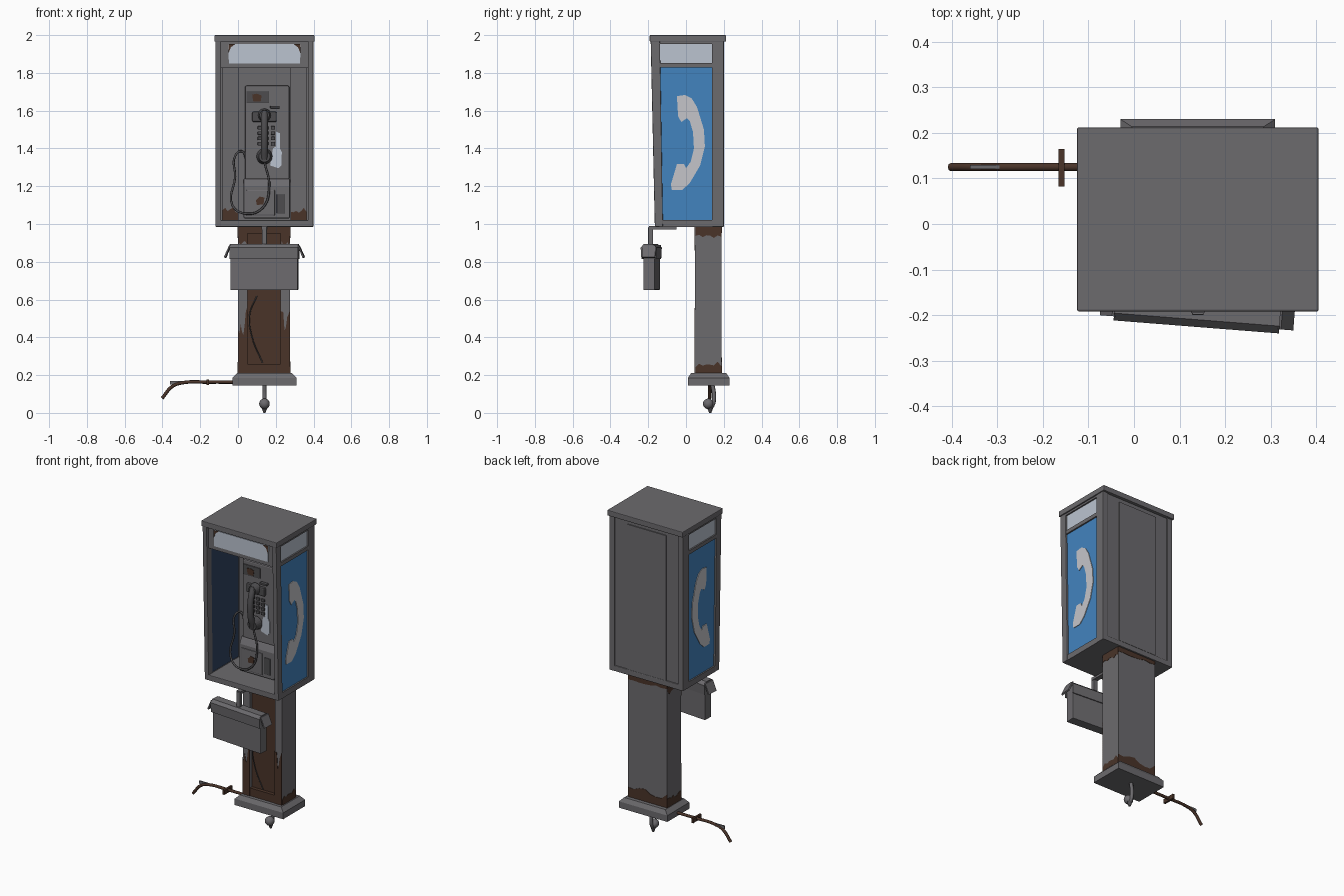
import bpy, bmesh, math, random
from mathutils import Matrix, Vector

random.seed(4)
CX = 0.14  # centre line of the booth


def mat(name, r, g, b):
    m = bpy.data.materials.new(name)
    m.diffuse_color = (r, g, b, 1)
    return m


GREY = mat("weathered_grey", 0.15, 0.145, 0.155)
DARK = mat("dark_grey", 0.075, 0.073, 0.078)
RUST = mat("rust_brown", 0.068, 0.034, 0.022)
BLUE = mat("sign_blue", 0.055, 0.23, 0.52)
NAVY = mat("inner_navy", 0.03, 0.055, 0.12)
WHITE = mat("symbol_white", 0.56, 0.56, 0.59)
LIGHT = mat("light_panel", 0.50, 0.55, 0.63)


def finish(name, bm, m, bevel=0, smooth=False):
    bmesh.ops.recalc_face_normals(bm, faces=bm.faces)
    me = bpy.data.meshes.new(name)
    bm.to_mesh(me)
    bm.free()
    ob = bpy.data.objects.new(name, me)
    bpy.context.collection.objects.link(ob)
    me.materials.append(m)
    if smooth:
        for p in me.polygons:
            p.use_smooth = True
    if bevel:
        b = ob.modifiers.new("bevel", "BEVEL")
        b.width, b.segments = bevel, 2
    return ob


def box(name, x, y, z, m, bevel=0):
    bm = bmesh.new()
    bmesh.ops.create_cube(bm, size=1)
    for v in bm.verts:
        v.co = [(r[0] + r[1]) / 2 + c * abs(r[1] - r[0]) for c, r in zip(v.co, (x, y, z))]
    return finish(name, bm, m, bevel)


def prism(name, pts, axis, a, b, m, bevel=0):
    """Outline in the other two axes (in x, y, z order), spanning a..b on axis."""
    bm = bmesh.new()

    def ring(d):
        out = []
        for p in pts:
            co = list(p)
            co.insert(axis, d)
            out.append(bm.verts.new(co))
        return out
    r0, r1 = ring(a), ring(b)
    bm.faces.new(r0)
    bm.faces.new(r1[::-1])
    for i in range(len(pts)):
        j = (i + 1) % len(pts)
        bm.faces.new((r0[i], r0[j], r1[j], r1[i]))
    return finish(name, bm, m, bevel)


def tube(name, pts, r, m):
    cu = bpy.data.curves.new(name, "CURVE")
    cu.dimensions, cu.bevel_depth, cu.bevel_resolution = "3D", r, 2
    cu.use_fill_caps, cu.resolution_u = True, 6
    sp = cu.splines.new("BEZIER")
    sp.bezier_points.add(len(pts) - 1)
    for bp, p in zip(sp.bezier_points, pts):
        bp.co = p
        bp.handle_left_type = bp.handle_right_type = "AUTO"
    cu.materials.append(m)
    ob = bpy.data.objects.new(name, cu)
    bpy.context.collection.objects.link(ob)
    return ob


def cone(name, loc, r1, r2, depth, rot, m, seg=20):
    bm = bmesh.new()
    bmesh.ops.create_cone(bm, cap_ends=True, segments=seg, radius1=r1, radius2=r2, depth=depth,
                          matrix=Matrix.Translation(loc) @ rot)
    return finish(name, bm, m)


def ball(name, loc, r, m):
    bm = bmesh.new()
    bmesh.ops.create_uvsphere(bm, u_segments=16, v_segments=10, radius=r,
                              matrix=Matrix.Translation(loc))
    return finish(name, bm, m, smooth=True)


def rust_edge(name, axis, d, u0, u1, z0, h):
    """Thin plate of rust with a ragged edge; h < 0 hangs down."""
    n = 7
    pts = [(u0 + (u1 - u0) * i / n, z0 + h * random.uniform(0.6, 1.1)) for i in range(n + 1)]
    return prism(name, [(u1, z0), (u0, z0)][::1] + pts, axis, d - 0.002, d + 0.002, RUST)


# Ground base and the hook under it
box("base_plinth", (-0.03, 0.31), (0.01, 0.23), (0.145, 0.185), GREY)
bm = bmesh.new()
bmesh.ops.create_cube(bm, size=1)
for v in bm.verts:
    k = 0.85 if v.co.z > 0 else 1
    v.co = (CX + v.co.x * 0.34 * k, 0.12 + v.co.y * 0.22 * k, 0.1975 + v.co.z * 0.025)
finish("base_slope", bm, GREY)
tube("under_hook", [(CX, 0.14, 0.15), (CX, 0.148, 0.09), (CX, 0.14, 0.04), (CX, 0.12, 0.02)], 0.011, GREY)
ball("under_ball", (CX, 0.118, 0.048), 0.028, GREY)
cone("under_tip", (CX, 0.128, 0.014), 0.006, 0.016, 0.028, Matrix(), DARK, 10)

# Broken rusty pipe with its flange
tube("side_pipe", [(-0.02, 0.125, 0.163), (-0.16, 0.125, 0.163), (-0.29, 0.125, 0.16),
                   (-0.345, 0.125, 0.142), (-0.402, 0.125, 0.077)], 0.009, RUST)
box("pipe_flange", (-0.166, -0.153), (0.082, 0.165), (0.148, 0.176), RUST)
box("pipe_bare_patch", (-0.36, -0.295), (0.121, 0.129), (0.15, 0.168), GREY).rotation_euler = (0, 0, 0)

# Pedestal: back body, recessed rusty front and its frame
box("pedestal_body", (0, 0.275), (0.075, 0.188), (0.2, 0.99), GREY)
box("pedestal_recess", (0.045, 0.23), (0.07, 0.076), (0.26, 0.95), RUST)
for side, x in (("left", (0, 0.05)), ("right", (0.225, 0.275))):
    box(f"pedestal_stile_{side}", x, (0.048, 0.076), (0.2, 0.99), GREY)
    rust_edge(f"stile_rust_low_{side}", 1, 0.047, *x, 0.205, 0.33)
    rust_edge(f"stile_rust_high_{side}", 1, 0.047, *x, 0.988, -0.12)
box("pedestal_rail_low", (0.05, 0.225), (0.048, 0.076), (0.2, 0.26), RUST)
box("pedestal_rail_high", (0.05, 0.225), (0.048, 0.076), (0.95, 0.99), RUST)
tube("loose_wire", [(0.10, 0.065, 0.62), (0.062, 0.06, 0.52), (0.075, 0.06, 0.40), (0.13, 0.065, 0.265)], 0.003, DARK)
for side, x in (("left", 0), ("right", 0.275)):
    rust_edge(f"pedestal_rust_low_{side}", 0, x, 0.05, 0.187, 0.205, 0.06)
    rust_edge(f"pedestal_rust_high_{side}", 0, x, 0.05, 0.187, 0.985, -0.06)
rust_edge("pedestal_rust_back", 1, 0.188, 0, 0.275, 0.205, 0.085)
rust_edge("pedestal_rust_back_high", 1, 0.188, 0, 0.275, 0.985, -0.03)

# Booth shell: roof, ceiling light box, floor, back
box("roof", (-0.125, 0.405), (-0.192, 0.212), (1.965, 2.0), GREY, 0.004)
box("ceiling_light_box", (-0.1, 0.38), (-0.165, 0.19), (1.825, 1.968), GREY)
box("floor", (-0.115, 0.395), (-0.165, 0.2), (0.985, 1.02), GREY, 0.004)
box("back_wall", (-0.1, 0.38), (0.175, 0.193), (1.0, 1.97), GREY)
box("back_cover", (0, 0.275), (0.193, 0.199), (1.02, 1.94), GREY)
prism("front_light", [(-0.053, 1.952), (0.333, 1.952), (0.328, 1.85), (-0.048, 1.85)], 1, -0.17, -0.163, LIGHT)
for s, x in ((-1, -0.05), (1, 0.33)):
    prism("light_corner_rust", [(x, 1.952), (x - s * 0.035, 1.952), (x - s * 0.012, 1.935), (x, 1.905)], 1,
          -0.173, -0.168, RUST)
    rust_edge("inner_wall_rust", 1, 0.173, CX + s * 0.14, CX + s * 0.235, 1.02, 0.06)

# Sides, mirrored about the centre line
symbol = [(-.048, 1.677), (-.005, 1.683), (.03, 1.665), (.058, 1.62), (.095, 1.50), (.10, 1.41), (.075, 1.31),
          (.02, 1.217), (-.02, 1.18), (-.075, 1.18), (-.08, 1.21), (-.048, 1.317), (-.01, 1.317), (0, 1.295),
          (.025, 1.33), (.042, 1.40), (.037, 1.487), (.02, 1.545), (.005, 1.56), (-.025, 1.54), (-.042, 1.57)]
for side, s in (("left", -1), ("right", 1)):
    def span(a, b):
        return (CX + s * a, CX + s * b)
    prism(f"front_post_{side}", [(-0.187, 1.97), (-0.138, 1.97), (-0.122, 0.985), (-0.165, 0.985)], 0,
          *span(0.23, 0.259), GREY, 0.004)
    box(f"back_post_{side}", span(0.222, 0.259), (0.137, 0.2), (0.985, 1.968), GREY, 0.003)
    for n, z in (("low", (0.985, 1.022)), ("mid", (1.828, 1.852)), ("top", (1.953, 1.968))):
        box(f"side_rail_{n}_{side}", span(0.23, 0.257), (-0.14, 0.14), z, GREY)
    box(f"side_light_{side}", span(0.238, 0.248), (-0.145, 0.14), (1.85, 1.955), LIGHT)
    box(f"side_sign_{side}", span(0.24, 0.248), (-0.145, 0.14), (1.02, 1.83), BLUE)
    box(f"inner_lining_{side}", span(0.233, 0.24), (-0.14, 0.175), (1.02, 1.827), NAVY)
    prism(f"handset_symbol_{side}", symbol, 0, *span(0.247, 0.252), WHITE)

# Telephone: column, body panels and fittings
box("phone_column", (0, 0.28), (0.015, 0.176), (1.02, 1.826), GREY)
box("phone_upper", (0.037, 0.272), (-0.01, 0.02), (1.235, 1.732), GREY, 0.008)
prism("phone_lower", [(0.02, 1.03), (-0.03, 1.03), (-0.03, 1.2), (-0.01, 1.24), (0.02, 1.24)], 0,
      0.03, 0.275, GREY, 0.006)
box("coin_panel", (0.045, 0.165), (-0.016, -0.008), (1.64, 1.705), DARK, 0.003)
prism("coin_panel_rust", [(0.08, 1.65), (0.12, 1.648), (0.125, 1.68), (0.1, 1.69), (0.075, 1.685)], 1,
      -0.019, -0.014, RUST)
box("coin_lever", (0.17, 0.22), (-0.03, -0.008), (1.612, 1.625), DARK, 0.003)
box("cradle", (0.075, 0.205), (-0.03, -0.008), (1.54, 1.595), DARK, 0.008)
prism("worn_label", [(0.2, 1.49), (0.222, 1.48), (0.222, 1.4), (0.232, 1.38), (0.23, 1.31), (0.215, 1.295),
                     (0.17, 1.31), (0.185, 1.4), (0.2, 1.41)], 1, -0.014, -0.009, LIGHT)
for i in range(3):
    for j in range(4):
        x, z = 0.115 + i * 0.035, 1.425 + j * 0.028
        box("key", (x - 0.011, x + 0.011), (-0.02, -0.008), (z - 0.009, z + 0.009), DARK, 0.003)
box("vault_door", (0.045, 0.195), (-0.036, -0.028), (1.045, 1.18), GREY, 0.004)
box("coin_return", (0.205, 0.25), (-0.034, -0.028), (1.055, 1.16), DARK, 0.003)
prism("vault_rust", [(0.1, 1.1), (0.135, 1.105), (0.14, 1.14), (0.115, 1.145), (0.095, 1.125)], 1,
      -0.039, -0.034, RUST)

# Handset and its cord
face = Matrix.Rotation(math.pi / 2, 4, "X")
tube("handset_grip", [(CX, -0.045, 1.595), (CX, -0.07, 1.53), (CX, -0.072, 1.42), (CX, -0.05, 1.345)], 0.019, DARK)
cone("handset_earpiece", (CX, -0.04, 1.575), 0.036, 0.026, 0.04, face, DARK)
cone("handset_mouthpiece", (CX, -0.04, 1.358), 0.042, 0.03, 0.045, face, DARK)
tube("cord", [(CX, -0.045, 1.33), (0.165, -0.045, 1.2), (0.13, -0.05, 1.085), (0.04, -0.05, 1.055),
              (-0.03, -0.03, 1.1), (-0.015, -0.015, 1.25), (-0.015, -0.01, 1.36), (0.02, 0.0, 1.385),
              (0.045, 0.0, 1.34)], 0.006, DARK)

# Directory holder hanging from an arm, slightly twisted
box("holder_arm", (0.125, 0.155), (-0.195, -0.05), (0.972, 0.99), GREY)
box("holder_drop", (0.127, 0.153), (-0.2, -0.175), (0.87, 0.985), GREY, 0.003)
lid = [(-0.04, 0.815), (-0.044, 0.875), (-0.028, 0.893), (0.02, 0.893), (0.04, 0.875), (0.036, 0.815),
       (0.028, 0.815), (0.028, 0.87), (-0.03, 0.87), (-0.032, 0.815)]
holder = [box("holder_body", (-0.178, 0.178), (-0.03, 0.03), (0.65, 0.872), GREY, 0.004),
          prism("holder_lid", lid, 0, -0.182, 0.182, GREY)]
for s in (-1, 1):
    holder.append(prism("holder_end_flap", [(s * 0.178, 0.888), (s * 0.186, 0.885), (s * 0.213, 0.825),
                                            (s * 0.205, 0.82)], 1, -0.035, 0.035, GREY))
for ob in holder:
    ob.location = (CX, -0.182, 0)
    ob.rotation_euler = (0, 0, math.radians(-4.5))
